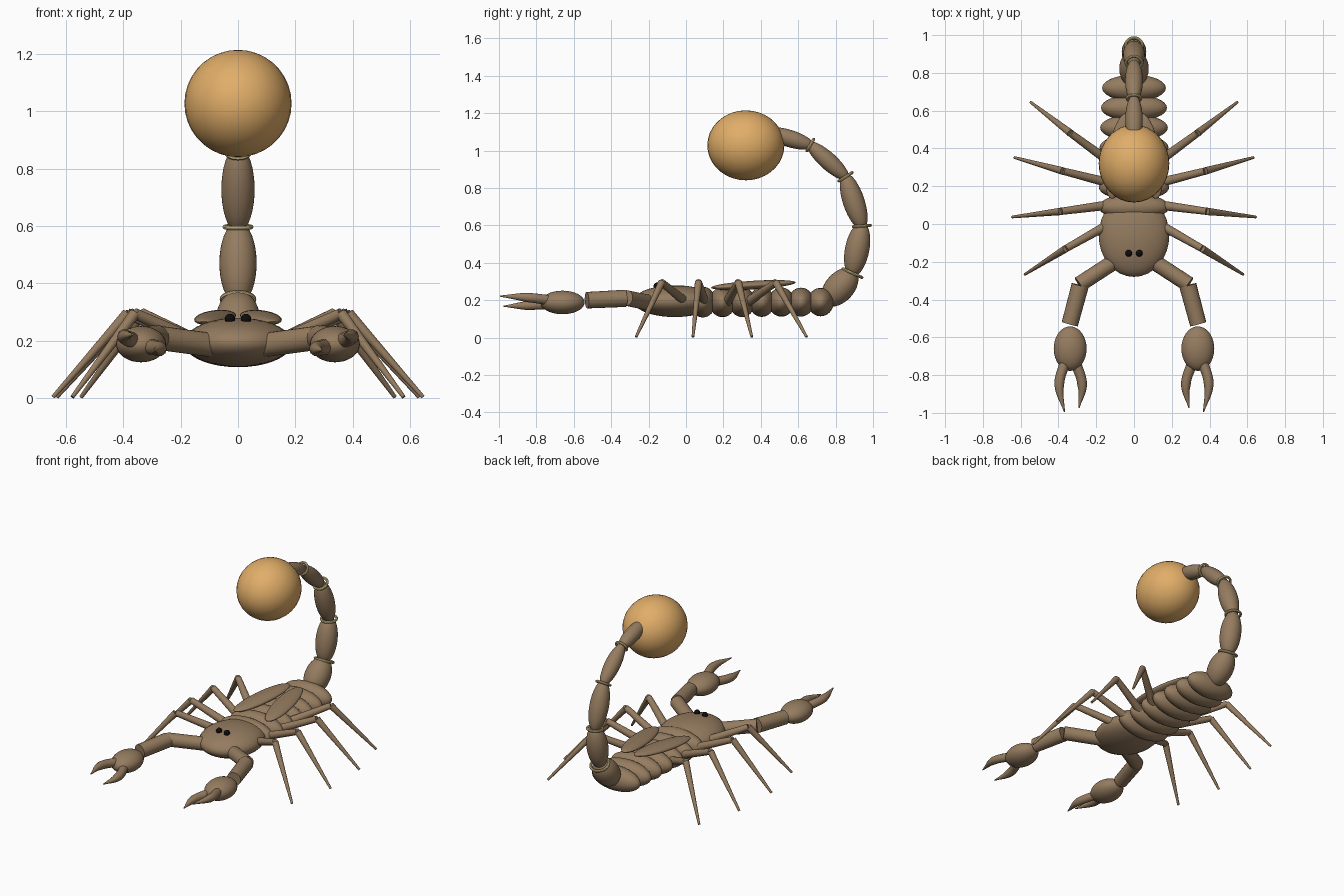
import bpy
import math
from mathutils import Vector

if "Cube" in bpy.data.objects:
    bpy.data.objects.remove(bpy.data.objects["Cube"])


def material(name, rgb):
    m = bpy.data.materials.new(name)
    m.diffuse_color = (*rgb, 1)
    m.use_nodes = True
    m.node_tree.nodes["Principled BSDF"].inputs["Base Color"].default_value = m.diffuse_color
    return m


BROWN = material("shell_brown", (0.30, 0.20, 0.115))
AMBER = material("amber", (0.75, 0.42, 0.14))
STRAW = material("straw_yellow", (0.72, 0.58, 0.27))
BLACK = material("eye_black", (0.004, 0.004, 0.004))


def finish(name, mat):
    ob = bpy.context.object
    ob.name = name
    ob.data.materials.append(mat)
    bpy.ops.object.shade_smooth_by_angle(angle=math.radians(40))
    return ob


def ellipsoid(name, loc, radii, mat=BROWN, rot=(0, 0, 0)):
    bpy.ops.mesh.primitive_uv_sphere_add(segments=32, ring_count=18, radius=1,
                                         location=loc, rotation=rot)
    bpy.context.object.scale = radii
    return finish(name, mat)


def aim(a, b):
    return (Vector(b) - Vector(a)).to_track_quat('Z', 'Y').to_euler()


def limb(name, a, b, r1, r2):
    a, b = Vector(a), Vector(b)
    bpy.ops.mesh.primitive_cone_add(vertices=20, radius1=r1, radius2=r2,
                                    depth=(b - a).length,
                                    location=(a + b) / 2, rotation=aim(a, b))
    return finish(name, BROWN)


def finger(name, points, radii):
    # Tapered tube through a smooth curve
    cu = bpy.data.curves.new(name, 'CURVE')
    cu.dimensions = '3D'
    cu.bevel_depth = 1
    cu.bevel_resolution = 3
    cu.resolution_u = 5
    cu.use_fill_caps = True
    sp = cu.splines.new('BEZIER')
    sp.bezier_points.add(len(points) - 1)
    for p, co, r in zip(sp.bezier_points, points, radii):
        p.co, p.radius = co, r
        p.handle_left_type = p.handle_right_type = 'AUTO'
    ob = bpy.data.objects.new(name, cu)
    bpy.context.collection.objects.link(ob)
    bpy.ops.object.select_all(action='DESELECT')
    ob.select_set(True)
    bpy.context.view_layer.objects.active = ob
    bpy.ops.object.convert(target='MESH')
    return finish(name, BROWN)


# Head shield and overlapping body segments
ellipsoid("head_shield", (0, -0.06, 0.195), (0.187, 0.22, 0.085))
for i in range(7):
    t = i / 6
    ellipsoid(f"body_segment_{i + 1}", (0, 0.09 + 0.105 * i, 0.19),
              (0.187 - 0.018 * t * t, 0.07, 0.082 - 0.006 * t))

# Tail: bulging links with rings at the joints, in the x = 0 plane (y, z)
joints = [(0.755, 0.195), (0.89, 0.345), (0.94, 0.597), (0.853, 0.86),
          (0.665, 1.03), (0.44, 1.10)]
widths = [0.078, 0.065, 0.058, 0.047, 0.046]
ring_sizes = [0.056, 0.046, 0.042, 0.036]
for i, w in enumerate(widths):
    a, b = Vector((0, *joints[i])), Vector((0, *joints[i + 1]))
    ellipsoid(f"tail_link_{i + 1}", (a + b) / 2,
              (w, w, (b - a).length / 2 + 0.02), rot=aim(a, b))
for i, r in enumerate(ring_sizes):
    p = joints[i + 1]
    bpy.ops.mesh.primitive_torus_add(
        major_segments=32, minor_segments=8, major_radius=r, minor_radius=0.008,
        location=(0, *p), rotation=aim((0, *joints[i]), (0, *joints[i + 2])))
    finish(f"tail_ring_{i + 1}", STRAW)
ellipsoid("tail_bulb", (0, 0.32, 1.028), (0.187, 0.206, 0.187), AMBER)

# Leg root, knee and foot on the +x side
legs = [((0.13, 0.00, 0.19), (0.36, -0.13, 0.295), (0.578, -0.267, 0.004)),
        ((0.14, 0.10, 0.19), (0.385, 0.067, 0.295), (0.645, 0.037, 0.004)),
        ((0.14, 0.22, 0.19), (0.375, 0.28, 0.295), (0.632, 0.352, 0.004)),
        ((0.13, 0.33, 0.19), (0.335, 0.48, 0.295), (0.547, 0.645, 0.004))]

for s, side in ((-1, "left"), (1, "right")):
    def m(p):
        return (s * p[0], p[1], p[2])

    ellipsoid(f"eye_{side}", m((0.028, -0.155, 0.276)), (0.018,) * 3, BLACK)
    # Folded wing case on the back
    ellipsoid(f"wing_{side}", m((0.08, 0.36, 0.281)), (0.062, 0.23, 0.023),
              rot=(math.radians(3.5), 0, s * math.radians(10)))
    for i, (root, knee, foot) in enumerate(legs):
        limb(f"upper_leg_{side}_{i + 1}", m(root), m(knee), 0.025, 0.019)
        limb(f"lower_leg_{side}_{i + 1}", m(knee), m(foot), 0.020, 0.007)
    # Pincer arm
    limb(f"upper_arm_{side}", m((0.09, -0.19, 0.185)), m((0.29, -0.32, 0.212)),
         0.042, 0.042)
    limb(f"forearm_{side}", m((0.285, -0.325, 0.21)), m((0.34, -0.53, 0.20)),
         0.046, 0.044)
    ellipsoid(f"palm_{side}", m((0.338, -0.66, 0.188)), (0.087, 0.118, 0.063))
    finger(f"outer_finger_{side}",
           [m(p) for p in ((0.365, -0.73, 0.20), (0.396, -0.85, 0.215),
                           (0.368, -0.995, 0.222))], (0.028, 0.026, 0.003))
    finger(f"inner_finger_{side}",
           [m(p) for p in ((0.31, -0.73, 0.18), (0.274, -0.85, 0.172),
                           (0.292, -0.975, 0.168))], (0.028, 0.026, 0.003))
